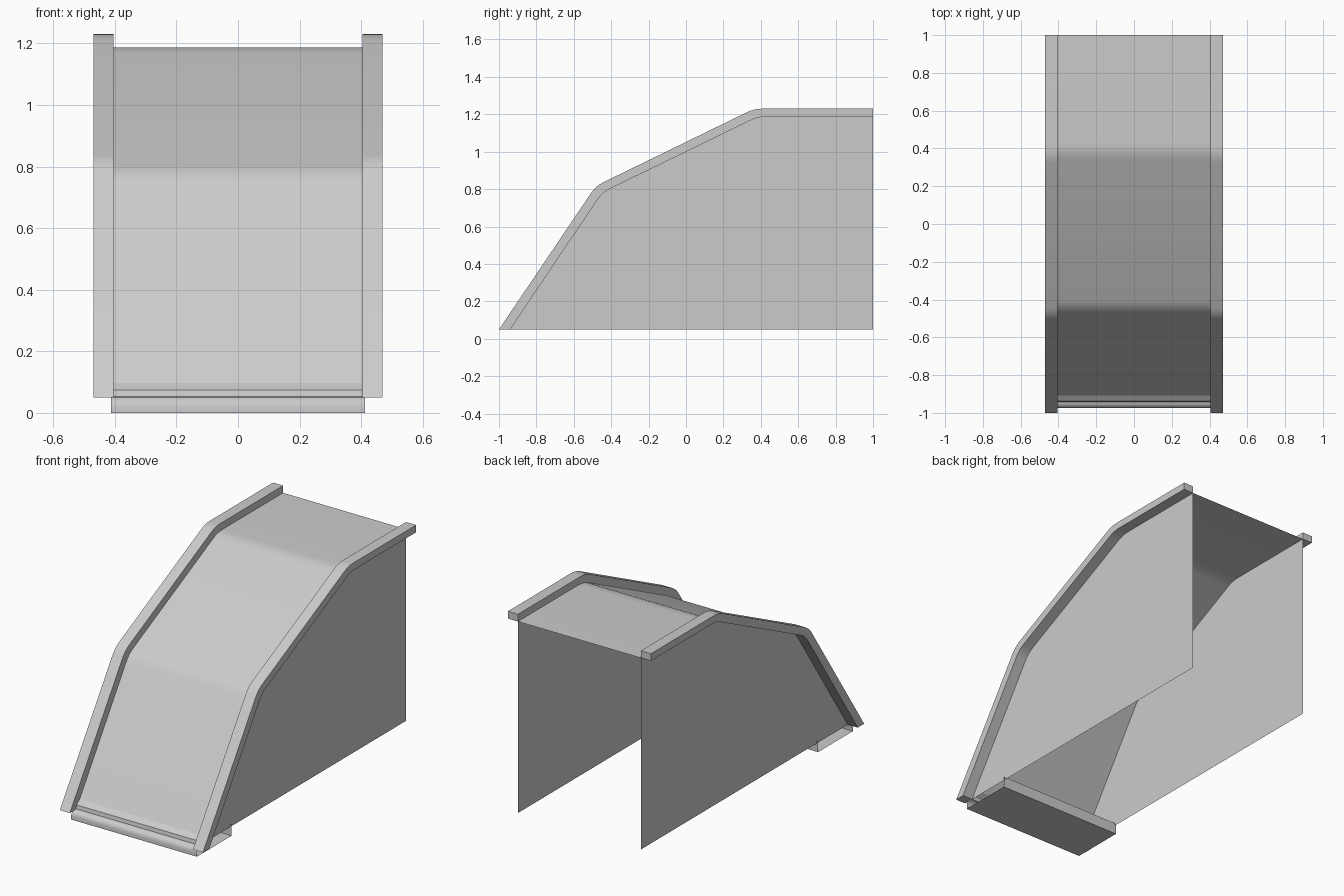
import bpy, bmesh
from mathutils import Vector

if "Cube" in bpy.data.objects:
    bpy.data.objects.remove(bpy.data.objects["Cube"])

BACK, BASE, HALF, RAIL = 1.0, 0.05, 0.404, 0.47


def fillet(points, radius=0.045, steps=4):
    """Round the inner corners of a (y, z) path."""
    pts = [Vector(p) for p in points]
    out = [pts[0]]
    for a, b, c in zip(pts, pts[1:], pts[2:]):
        p = b + (a - b).normalized() * radius
        q = b + (c - b).normalized() * radius
        for i in range(steps + 1):
            t = i / steps
            out.append(p * (1 - t) ** 2 + b * 2 * t * (1 - t) + q * t * t)
    return out + [pts[-1]]


def finish(name, bm, smooth=True):
    mesh = bpy.data.meshes.new(name)
    bm.to_mesh(mesh)
    bm.free()
    ob = bpy.data.objects.new(name, mesh)
    bpy.context.collection.objects.link(ob)
    if smooth:
        bpy.ops.object.select_all(action='DESELECT')
        ob.select_set(True)
        bpy.context.view_layer.objects.active = ob
        bpy.ops.object.shade_smooth_by_angle(angle=0.5)
    return ob


def sheet(name, path, half):
    """Thin sheet spanning x, following a (y, z) path."""
    bm = bmesh.new()
    rows = [[bm.verts.new((x, p[0], p[1])) for x in (-half, half)] for p in path]
    for a, b in zip(rows, rows[1:]):
        bm.faces.new((a[0], a[1], b[1], b[0]))
    return finish(name, bm)


def rail(name, x0, x1):
    """Solid bar between the outer and inner profiles."""
    bm = bmesh.new()
    rings = [[bm.verts.new((x, p.x, p.y)) for x, p in
              ((x0, i), (x1, i), (x1, o), (x0, o))] for o, i in zip(outer, inner)]
    for a, b in zip(rings, rings[1:]):
        for k in range(4):
            n = (k + 1) % 4
            bm.faces.new((a[k], a[n], b[n], b[k]))
    bm.faces.new(rings[0])
    bm.faces.new(rings[-1])
    bmesh.ops.recalc_face_normals(bm, faces=bm.faces)
    return finish(name, bm)


def panel(name, x):
    bm = bmesh.new()
    verts = [bm.verts.new((x, p.x, p.y)) for p in inner]
    verts.append(bm.verts.new((x, BACK, BASE)))
    face = bm.faces.new(verts)
    face.normal_update()
    if face.normal.x * x < 0:
        face.normal_flip()
    return finish(name, bm, False)


outer = fillet([(-1, BASE), (-0.482, 0.817), (0.365, 1.23), (BACK, 1.23)])
inner = fillet([(-0.94, BASE), (-0.447, 0.782), (0.385, 1.187), (BACK, 1.187)])

# side panels and edge rails
for side, s in (("left", -1), ("right", 1)):
    panel(side + "_panel", s * HALF)
    rail(side + "_rail", s * HALF, s * RAIL)

# bent top cover, stopping just above the front lip
cover = [Vector((-0.908, 0.097))] + inner[1:]
sheet("top_cover", cover, HALF)

# rolled wiper lip at the front
lip = [(-0.975, 0.0), (-0.975, 0.022), (-0.972, 0.034), (-0.965, 0.044),
       (-0.953, 0.051), (-0.942, 0.053), (-0.938, 0.075), (-0.908, 0.097)]
sheet("front_lip", lip, 0.413)

# floor plate with upturned rear flange
sheet("floor_plate", [(-0.65, 0.066), (-0.65, 0.0), (-0.975, 0.0)], 0.413)
